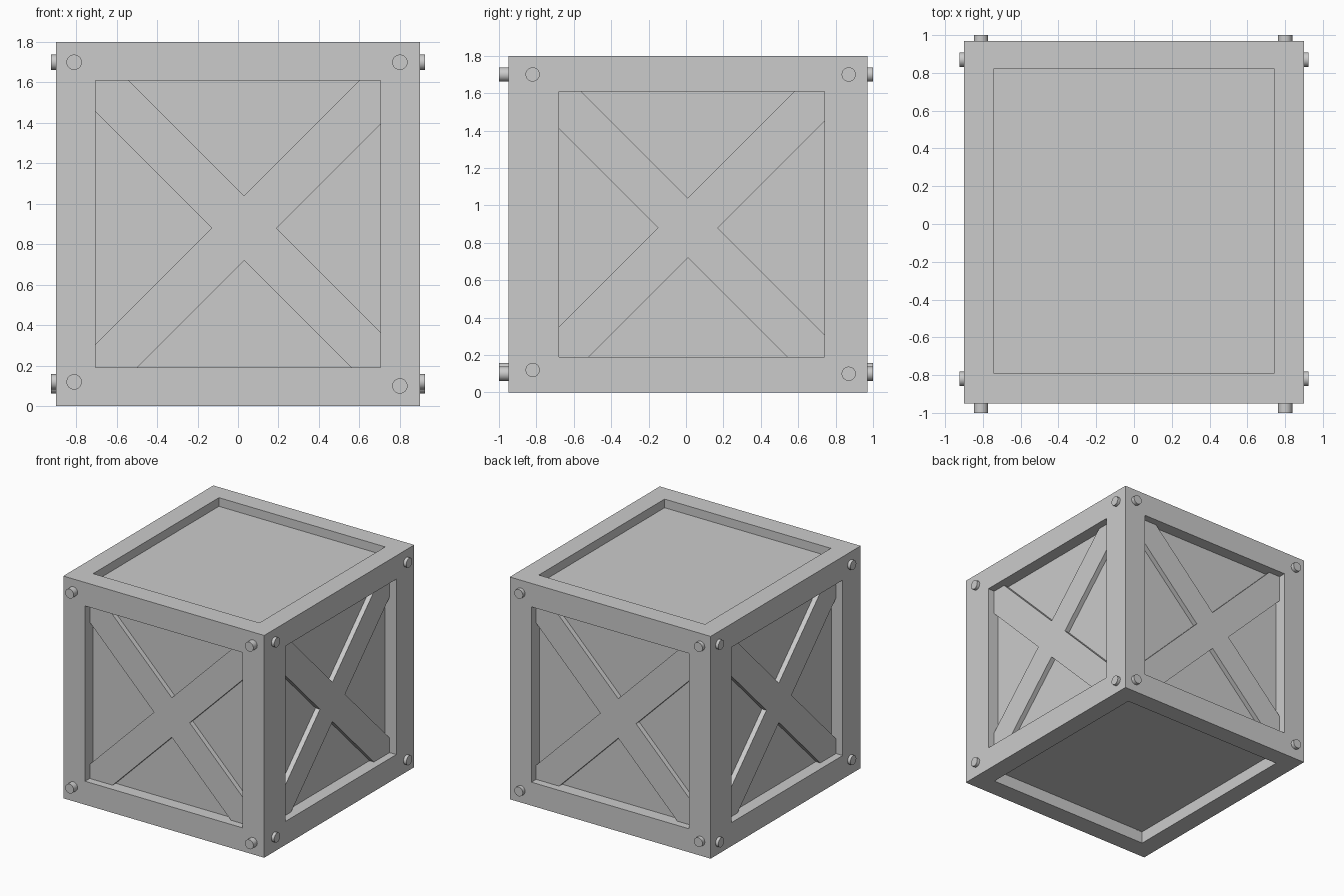
import bpy, bmesh, math
from mathutils import Matrix, Vector

cube = bpy.data.objects.get("Cube")
if cube:
    bpy.data.objects.remove(cube, do_unlink=True)

grey = bpy.data.materials.new("plain grey")
grey.use_nodes = True
colour = (0.6, 0.6, 0.6, 1)
grey.diffuse_color = colour
grey.node_tree.nodes["Principled BSDF"].inputs["Base Color"].default_value = colour

HX, HY, HEIGHT, SHIFT = 0.9, 0.96, 1.8, 0.01
PANEL, BRACE = 0.10, 0.06


def finish(bm, name):
    bmesh.ops.remove_doubles(bm, verts=bm.verts, dist=0.0005)
    bmesh.ops.recalc_face_normals(bm, faces=bm.faces)
    mesh = bpy.data.meshes.new(name)
    bm.to_mesh(mesh)
    bm.free()
    mesh.materials.append(grey)
    obj = bpy.data.objects.new(name, mesh)
    bpy.context.collection.objects.link(obj)
    return obj


def side_map(turn):
    """Maps across, up, depth on one upright side to space."""
    out = HX if turn % 2 else HY
    spin = Matrix.Rotation(turn * math.pi / 2, 3, 'Z')
    return lambda u, v, d: spin @ Vector((u, d - out, v)) + Vector((0, SHIFT, 0))


def top_map(u, v, d):
    return Vector((u, v + SHIFT, HEIGHT - d))


def bottom_map(u, v, d):
    return Vector((u, v + SHIFT, d))


def corners(u0, u1, v0, v1):
    return [(u0, v0), (u1, v0), (u1, v1), (u0, v1)]


def recessed_face(bm, place, outer, opening, depth):
    """Flat rim, recess walls and panel."""
    loops = [[bm.verts.new(place(u, v, d)) for u, v in corners(*rect)]
             for rect, d in ((outer, 0), (opening, 0), (opening, depth))]
    for a, b in zip(loops, loops[1:]):
        for i in range(4):
            j = (i + 1) % 4
            bm.faces.new((a[i], a[j], b[j], b[i]))
    bm.faces.new(loops[2])


def cross_brace(name, place, opening, cu, cv, h=0.16):
    """Diagonal cross trimmed to the opening."""
    u0, u1, v0, v1 = opening
    outline = []
    notches = [(cu, cv - h), (cu + h, cv), (cu, cv + h), (cu - h, cv)]
    for i, (u, v) in enumerate(corners(*opening)):
        su, sv = (1 if u > cu else -1), (1 if v > cv else -1)
        on_level = (cu + su * (abs(v - cv) - h), v)
        on_upright = (u, cv + sv * (abs(u - cu) - h))
        ends = [on_level, (u, v), on_upright]
        if i % 2 == 0:
            ends.reverse()
        outline += ends + [notches[i]]
    bm = bmesh.new()
    front = [bm.verts.new(place(u, v, BRACE)) for u, v in outline]
    back = [bm.verts.new(place(u, v, PANEL + 0.01)) for u, v in outline]
    bm.faces.new(front)
    bm.faces.new(back)
    for i in range(len(front)):
        j = (i + 1) % len(front)
        bm.faces.new((front[i], front[j], back[j], back[i]))
    finish(bm, name)


# Crate body with a recess in each of its six faces
body = bmesh.new()
openings = [(-0.705, 0.705, 0.19, 1.61), (-0.69, 0.73, 0.19, 1.61)]
names = ["front", "left", "back", "right"]
for turn, name in enumerate(names):
    place, opening = side_map(turn), openings[turn % 2]
    half = HY if turn % 2 else HX
    recessed_face(body, place, (-half, half, 0, HEIGHT), opening, PANEL)
    cross_brace(name + "_cross_brace", place, opening, 0.0 if turn % 2 else 0.03, 0.88)
lid = (-0.745, 0.745, -0.80, 0.81)
recessed_face(body, top_map, (-HX, HX, -HY, HY), lid, 0.07)
recessed_face(body, bottom_map, (-HX, HX, -HY, HY), lid, PANEL)
finish(body, "crate_body")


# Corner bolts
def bolt(name, axis, across, z, end, sign, length=0.24, radius=0.038):
    middle = sign * (end - length / 2)
    if axis == 'Y':
        centre, spin = (across, middle, z), Matrix.Rotation(math.pi / 2, 4, 'X')
    else:
        centre, spin = (middle, across, z), Matrix.Rotation(math.pi / 2, 4, 'Y')
    bm = bmesh.new()
    bmesh.ops.create_cone(bm, cap_ends=True, segments=24, radius1=radius, radius2=radius,
                          depth=length, matrix=Matrix.Translation(centre) @ spin)
    obj = finish(bm, name)
    bpy.ops.object.select_all(action='DESELECT')
    obj.select_set(True)
    bpy.context.view_layer.objects.active = obj
    bpy.ops.object.shade_smooth_by_angle(angle=math.radians(40))


for axis, end, first, second, sides in (('Y', 1.0, -0.81, 0.80, ("back", "front")),
                                        ('X', 0.925, -0.82, 0.87, ("left", "right"))):
    for sign, side in zip((1, -1), sides):
        for across, low in ((first, 0.12), (second, 0.10)):
            for z in (low, 1.70):
                bolt(side + "_bolt", axis, across, z, end, sign)
